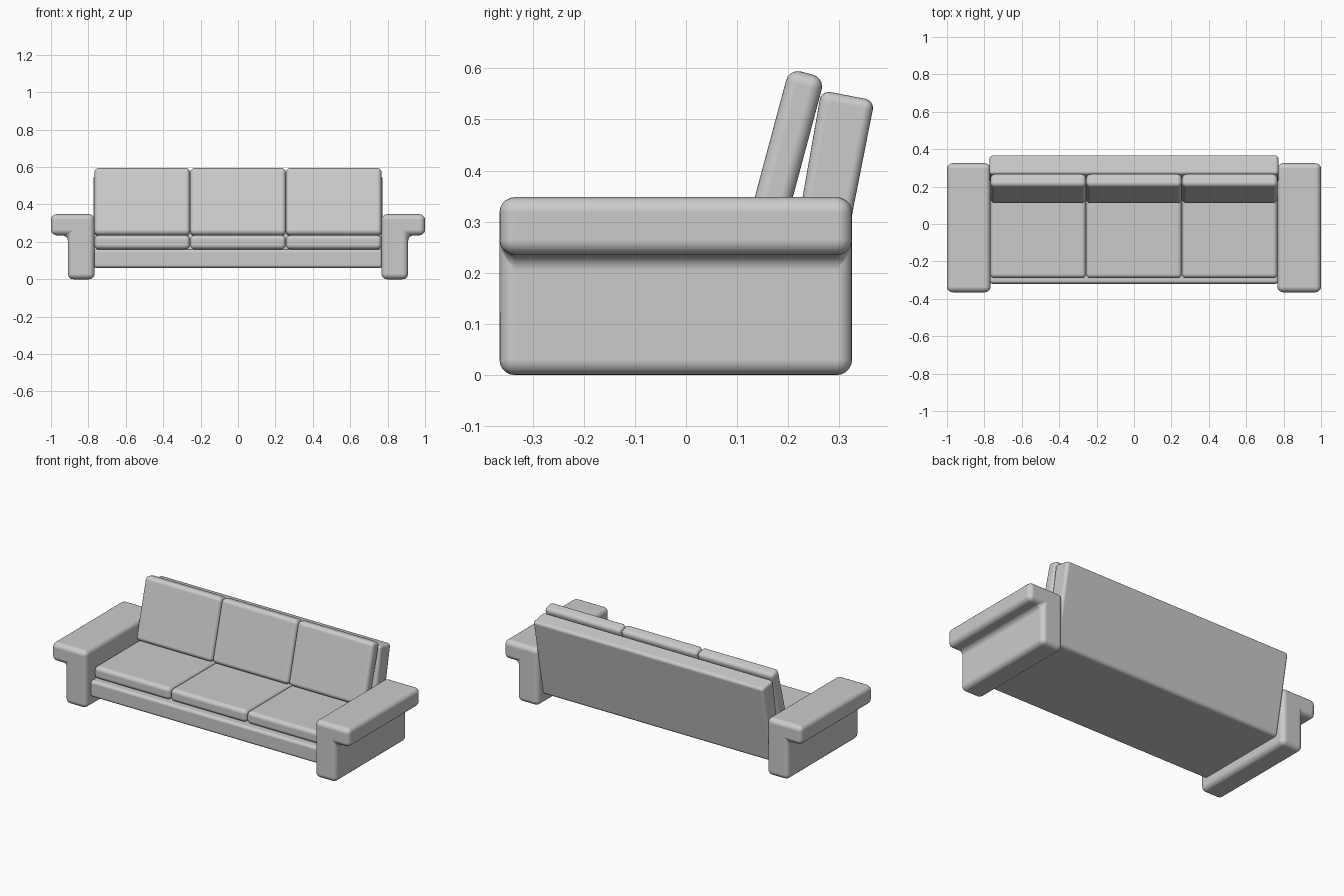
import bpy
import bmesh
import math

if "Cube" in bpy.data.objects:
    bpy.data.objects.remove(bpy.data.objects["Cube"])


def finish(name, bm, bevel):
    """Turn a bmesh into an object with soft, rounded edges."""
    bmesh.ops.recalc_face_normals(bm, faces=bm.faces)
    for f in bm.faces:
        f.smooth = True
    mesh = bpy.data.meshes.new(name)
    bm.to_mesh(mesh)
    bm.free()
    ob = bpy.data.objects.new(name, mesh)
    bpy.context.collection.objects.link(ob)
    mod = ob.modifiers.new("rounding", "BEVEL")
    mod.width = bevel
    mod.segments = 5
    mod.limit_method = "ANGLE"
    mod.angle_limit = math.radians(30)
    mod.harden_normals = True
    return ob


def extrude(name, points, offset, bevel):
    """Extrude a closed 3D outline along offset."""
    bm = bmesh.new()
    face = bm.faces.new([bm.verts.new(p) for p in points])
    new = bmesh.ops.extrude_face_region(bm, geom=[face])["geom"]
    verts = [v for v in new if isinstance(v, bmesh.types.BMVert)]
    bmesh.ops.translate(bm, verts=verts, vec=offset)
    return finish(name, bm, bevel)


def box(name, centre, size, bevel, tilt=0):
    bm = bmesh.new()
    bmesh.ops.create_cube(bm, size=1)
    bmesh.ops.scale(bm, verts=bm.verts, vec=size)
    ob = finish(name, bm, bevel)
    ob.location = centre
    ob.rotation_euler.x = math.radians(tilt)
    return ob


# Armrests: upright slab with an overhanging top
arm = [(0.767, 0), (0.91, 0), (0.91, 0.235), (1.0, 0.235), (1.0, 0.348), (0.767, 0.348)]
for side, label in ((1, "right"), (-1, "left")):
    extrude(label + "_armrest", [(side * x, -0.365, z) for x, z in arm],
            (0, 0.69, 0), 0.03)

# Frame: base and leaning backrest in one profile
frame = [(-0.32, 0.06), (-0.32, 0.16), (0.195, 0.16),
         (0.265, 0.557), (0.369, 0.537), (0.275, 0.06)]
extrude("base_and_backrest", [(-0.773, y, z) for y, z in frame], (1.546, 0, 0), 0.018)

# Seat and back cushions
for i in range(3):
    x = (i - 1) * 0.512
    box(f"seat_cushion_{i + 1}", (x, -0.045, 0.198), (0.511, 0.49, 0.075), 0.024)
    box(f"back_cushion_{i + 1}", (x, 0.189, 0.412), (0.511, 0.072, 0.37), 0.024, -15)
